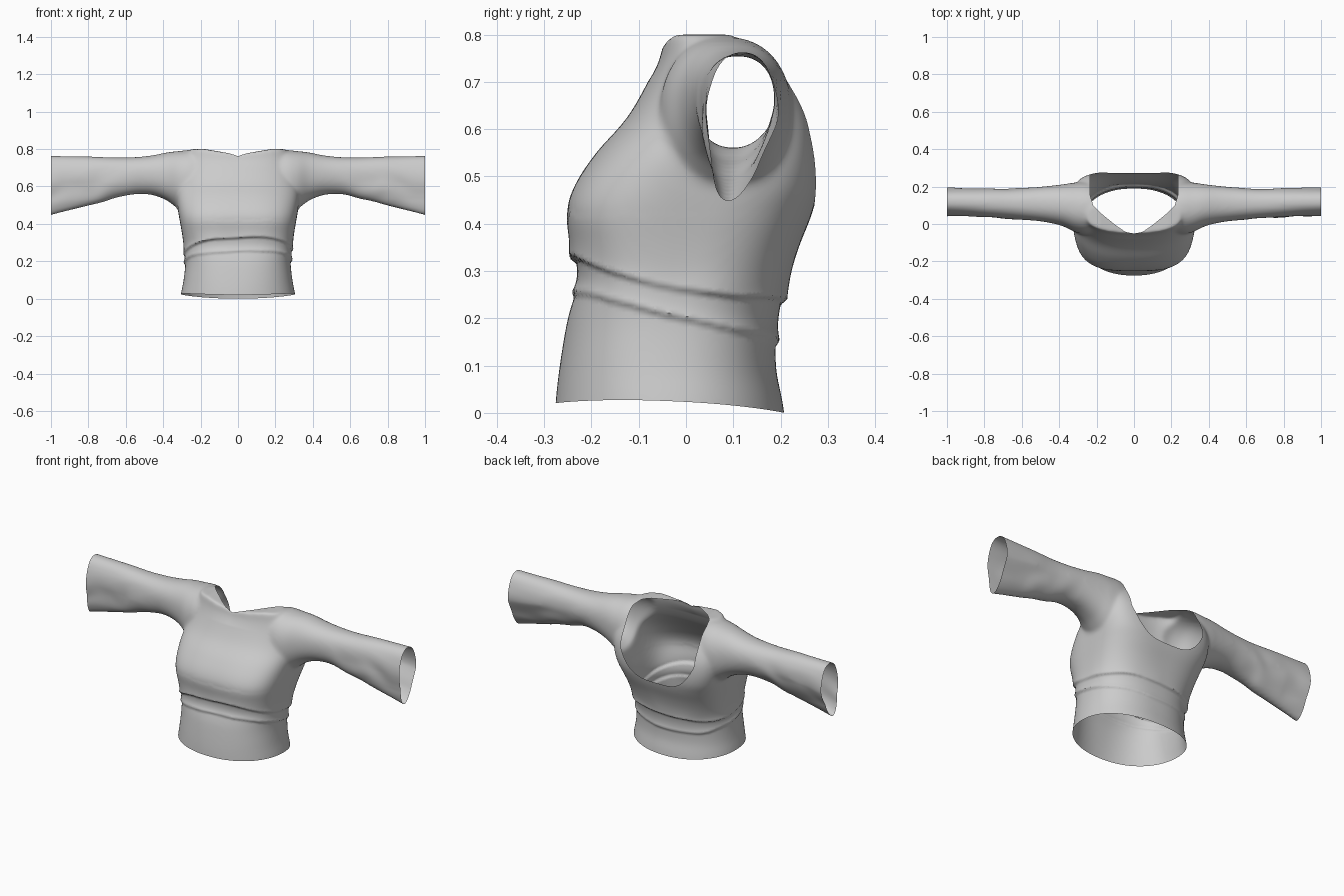
import bpy, bmesh, math
from mathutils import noise

if "Cube" in bpy.data.objects:
    bpy.data.objects.remove(bpy.data.objects["Cube"])


def sample(table, t):
    # Smooth (Catmull-Rom) interpolation of station rows at fraction t
    f = t * (len(table) - 1)
    i = min(int(f), len(table) - 2)
    u = f - i
    p = [table[max(0, min(len(table) - 1, i + k))] for k in (-1, 0, 1, 2)]
    return [0.5 * (2 * b + (c - a) * u + (2 * a - 5 * b + 4 * c - d) * u * u
                   + (3 * b - a - 3 * c + d) * u ** 3) for a, b, c, d in zip(*p)]


def lerp(table, v):
    for (a, p), (b, q) in zip(table, table[1:]):
        if v <= b:
            return p + (q - p) * (v - a) / (b - a)
    return table[-1][1]


def power(v, n):
    return math.copysign(abs(v) ** (2 / n), v)


def loft(name, table, ring, steps=48, sides=96):
    bm = bmesh.new()
    loops = []
    for s in range(steps + 1):
        row = sample(table, s / steps)
        loops.append([bm.verts.new(ring(row, 2 * math.pi * k / sides)) for k in range(sides)])
    for a, b in zip(loops, loops[1:]):
        for k in range(sides):
            j = (k + 1) % sides
            bm.faces.new((a[k], a[j], b[j], b[k]))
    bm.faces.new(loops[0])
    bm.faces.new(loops[-1])
    bmesh.ops.recalc_face_normals(bm, faces=bm.faces)
    me = bpy.data.meshes.new(name)
    bm.to_mesh(me)
    bm.free()
    ob = bpy.data.objects.new(name, me)
    bpy.context.collection.objects.link(ob)
    return ob


# Torso stations: z, half width, front y, back y, front squareness, back squareness
TORSO = [(-.06, .315, -.28, .215, 2.2, 2.2), (.02, .306, -.276, .205, 2.2, 2.2),
         (.10, .291, -.267, .19, 2.3, 2.3), (.20, .281, -.25, .194, 2.5, 2.4),
         (.28, .288, -.228, .215, 2.9, 2.6), (.35, .299, -.238, .238, 3.2, 2.9),
         (.42, .312, -.252, .266, 3.2, 3.3), (.48, .322, -.236, .28, 3.0, 3.9),
         (.55, .33, -.19, .279, 2.7, 4.4), (.62, .325, -.128, .266, 2.5, 4.6),
         (.69, .31, -.086, .233, 2.4, 4.4), (.75, .285, -.06, .19, 2.4, 3.6),
         (.80, .25, -.05, .125, 2.4, 2.6)]

# Sleeve stations: x, top z, bottom z, front y, back y, cuff droop
SLEEVE = [(.10, .785, .50, -.03, .19, 0), (.24, .795, .46, -.055, .222, 0), (.31, .79, .475, -.045, .222, 0),
          (.38, .782, .525, -.012, .212, 0), (.46, .766, .555, .008, .203, .1), (.55, .757, .558, .02, .195, .3),
          (.66, .755, .534, .028, .19, .5), (.78, .76, .504, .034, .192, .7), (.90, .762, .472, .042, .193, .9),
          (1.06, .765, .43, .046, .195, 1)]


def torso_ring(r, a):
    z, w, f, b, nf, nb = r
    n = nb if math.sin(a) > 0 else nf
    return (w * power(math.cos(a), n), (f + b) / 2 + (b - f) / 2 * power(math.sin(a), n), z)


def sleeve_ring(side):
    def ring(r, a):
        x, t, b, f, k, droop = r
        mid = (t + b) / 2 + .015 * droop
        s = math.sin(a)
        low = max(0, -s) * droop
        y = (f + k) / 2 + (k - f) / 2 * power(math.cos(a), 2.3) * (1 - .4 * low) - .032 * low
        z = mid + ((t - mid) if s > 0 else (mid - b)) * power(s, 2.2)
        return (side * x, y, z)
    return ring


top = loft("knit_top", TORSO, torso_ring)
sleeves = [loft("sleeve_form", SLEEVE, sleeve_ring(s)) for s in (-1, 1)]

# Merge torso and sleeves into one soft skin
for s in sleeves:
    m = top.modifiers.new("join", 'BOOLEAN')
    m.operation, m.object, m.solver = 'UNION', s, 'EXACT'
m = top.modifiers.new("skin", 'REMESH')
m.mode, m.voxel_size = 'VOXEL', .008
m = top.modifiers.new("soften", 'SMOOTH')
m.factor, m.iterations = .5, 22
dg = bpy.context.evaluated_depsgraph_get()
mesh = bpy.data.meshes.new_from_object(top.evaluated_get(dg))
top.modifiers.clear()
top.data = mesh
for s in sleeves:
    bpy.data.objects.remove(s)

bm = bmesh.new()
bm.from_mesh(mesh)
bm.normal_update()


def lip(t, reach):
    # Overhanging fold: steep underneath, fading upward
    return math.exp(-t / reach) if t > 0 else max(0, 1 + t / .013)


# Gathered waist folds, soft sleeve creases and a dipped front neck
for v in bm.verts:
    x, y, z = v.co
    n = noise.noise(v.co * 7)
    d = 0
    if abs(x) < .36 and z < .42:
        upper = z - (.283 - .2 * y - .9 * max(0, abs(x) - .1) ** 2 + .05 * x + .006 * n)
        lower = z - (.2 - .24 * y + .03 * x + .01 * n)
        d = .010 * (1 + .6 * n) * lip(upper, .035) + .008 * (1 - .6 * n) * lip(lower, .025)
    elif abs(x) > .5:
        ax = abs(x)
        fade = min(1, (ax - .5) / .15) * max(0, min(1, (.72 - z) / .1, (z - .47) / .06))
        d = .004 * fade * math.sin(26 * (z - .62) + 14 * (ax - .5) + 2 * n)
    v.co += v.normal * d
    if z > .7:
        v.co.z -= .3 * (z - .7) * max(0, 1 - abs(x) / .18)


def cut(field):
    # Trim away everything where field is positive, leaving a clean hem
    val = {v: field(v.co) for v in bm.verts}
    fresh = []
    for e in list(bm.edges):
        a, b = e.verts
        fa, fb = val[a], val[b]
        if fa * fb < 0:
            t = min(.97, max(.03, fa / (fa - fb)))
            fresh.append(bmesh.utils.edge_split(e, a, t)[1])
    for v in fresh:
        val[v] = 0
    bmesh.ops.connect_verts(bm, verts=fresh)
    bmesh.ops.delete(bm, geom=[v for v in bm.verts if val.get(v, 0) > 0], context='VERTS')


NECK = [(-1, -.95), (-.052, -.005), (-.043, .045), (-.005, .1), (.06, .18), (.1, .218), (.15, .234), (1, .234)]


def neckline(p):
    scoop = p.z - (.44 + .15 * (abs(p.x) / .235) ** 3.5)
    return min(lerp(NECK, p.y) - abs(p.x), scoop)


# Cuffs, bottom hem, then front neckline with deep back scoop
cut(lambda p: abs(p.x) - 1)
cut(lambda p: .009 - .042 * p.y + .014 * (p.x / .3) ** 2 - p.z)
cut(neckline)

bm.to_mesh(mesh)
bm.free()
mesh.name = "knit_top"
bpy.context.view_layer.objects.active = top
top.select_set(True)
bpy.ops.object.shade_smooth_by_angle(angle=math.radians(50))
